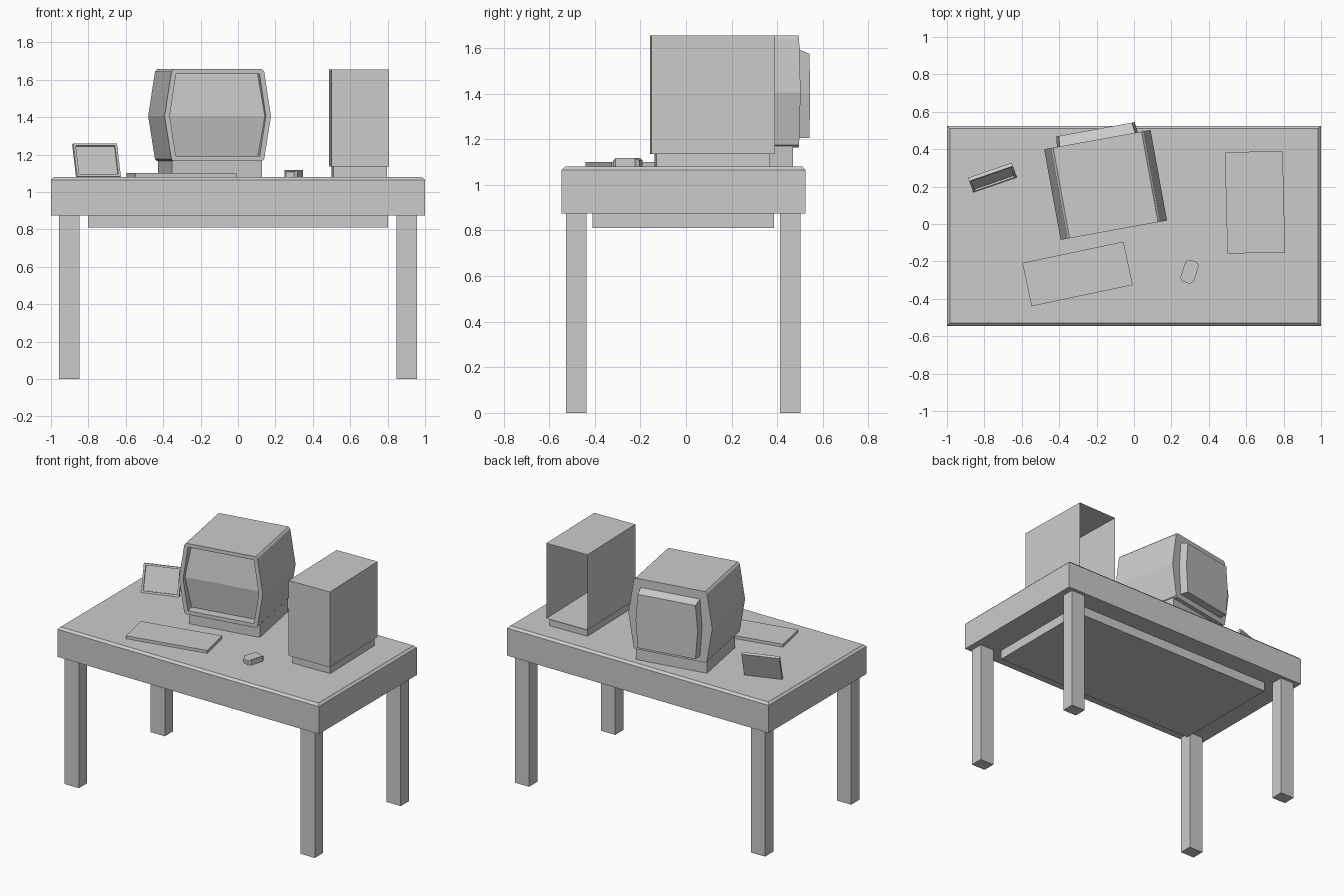
import bpy, bmesh
from math import radians
from mathutils import Vector, Matrix

if "Cube" in bpy.data.objects:
    bpy.data.objects.remove(bpy.data.objects["Cube"])


def finish(bm, name, loc=(0, 0, 0), rz=0, tilt=0):
    bmesh.ops.recalc_face_normals(bm, faces=bm.faces)
    mesh = bpy.data.meshes.new(name)
    bm.to_mesh(mesh)
    bm.free()
    ob = bpy.data.objects.new(name, mesh)
    bpy.context.collection.objects.link(ob)
    ob.location = loc
    ob.rotation_euler = (radians(tilt), 0, radians(rz))
    return ob


def box_bm(w, d, z0, z1):
    """Box centred in x and y, spanning z0..z1."""
    bm = bmesh.new()
    bmesh.ops.create_cube(bm, size=1, matrix=Matrix.Translation((0, 0, (z0 + z1) / 2))
                          @ Matrix.Diagonal((w, d, z1 - z0, 1)))
    return bm


def box(name, w, d, z0, z1, x=0, y=0, rz=0):
    return finish(box_bm(w, d, z0, z1), name, (x, y, 0), rz)


def face_towards(bm, direction):
    return max(bm.faces, key=lambda f: f.normal.dot(Vector(direction)) + 0.001 * f.calc_area())


def prism_bm(half, y0, y1):
    """Mirror a right-hand (x, z) half outline and extrude it along y."""
    pts = half + [(-x, z) for x, z in reversed(half)]
    bm = bmesh.new()
    rings = [[bm.verts.new((x, y, z)) for x, z in pts] for y in (y0, y1)]
    for ring in rings:
        bm.faces.new(ring)
    n = len(pts)
    for i in range(n):
        j = (i + 1) % n
        bm.faces.new((rings[0][i], rings[0][j], rings[1][j], rings[1][i]))
    bmesh.ops.recalc_face_normals(bm, faces=bm.faces)
    bm.normal_update()
    return bm


# Desk: slab with a chamfered upper rim, under-box and four legs
TOP = 1.08
bm = box_bm(2.0, 1.07, 0.875, TOP)
rim = face_towards(bm, (0, 0, 1))
bmesh.ops.bevel(bm, geom=list(rim.edges), offset=0.015, segments=1, affect='EDGES')
finish(bm, "desk_top", (0, -0.01, 0))
box("desk_under_box", 1.606, 0.797, 0.81, 0.876, 0, -0.012)
for sx, side in ((-1, "left"), (1, "right")):
    for y, end in ((-0.482, "front"), (0.457, "back")):
        box(f"{end}_{side}_leg", 0.108, 0.09, 0, 0.876, sx * 0.902, y)

# Computer tower: shell open at the back, on a smaller plinth
bm = box_bm(0.309, 0.542, 1.135, 1.655)
bmesh.ops.delete(bm, geom=[face_towards(bm, (0, 1, 0))], context='FACES_ONLY')
finish(bm, "tower_case", (0.647, 0.116, 0), 1.4)
box("tower_plinth", 0.285, 0.5, TOP, 1.135, 0.648, 0.116, 1.4)

# Monitor: faceted barrel cabinet with recessed bulging screen
MON, MON_RZ = (-0.152, 0.209, 0), 10.3
MID = 1.405
bm = prism_bm([(0.24, 1.165), (0.252, 1.175), (0.289, MID), (0.252, 1.643), (0.24, 1.656)],
              -0.246, 0.246)
front = face_towards(bm, (0, -1, 0))
bmesh.ops.inset_region(bm, faces=[front], thickness=0.028)
ext = bmesh.ops.extrude_face_region(bm, geom=[front])["geom"]
if front.is_valid:
    bmesh.ops.delete(bm, geom=[front], context='FACES_ONLY')
screen = [v for v in ext if isinstance(v, bmesh.types.BMVert)]
mid = [v for v in screen if abs(v.co.z - MID) < 0.02]
for v in screen:
    v.co.y += 0.03 if v in mid else 0.06
bmesh.ops.connect_verts(bm, verts=mid)
finish(bm, "monitor_cabinet", MON, MON_RZ)

# Monitor rear cover, its upper edge sloping inward
bm = prism_bm([(0.205, 1.205), (0.22, 1.4), (0.205, 1.6)], 0.24, 0.302)
for v in bm.verts:
    if v.co.y > 0.3:
        v.co.x *= 0.97
        if v.co.z > 1.5:
            v.co.z -= 0.025
finish(bm, "monitor_rear_cover", MON, MON_RZ)
box("monitor_stand", 0.489, 0.42, TOP, 1.17, -0.15, 0.219, MON_RZ)

# Keyboard
box("keyboard", 0.553, 0.237, TOP, 1.1, -0.302, -0.267, 11.9)

# Mouse: chamfered corners, top edges sloping off
bm = box_bm(0.075, 0.122, TOP, 1.117)
upright = [e for e in bm.edges if abs(e.verts[0].co.z - e.verts[1].co.z) > 0.01]
bmesh.ops.bevel(bm, geom=upright, offset=0.016, segments=1, affect='EDGES')
for v in bm.verts:
    if v.co.z > 1.1 and abs(v.co.y) > 0.055:
        v.co.z -= 0.01
finish(bm, "mouse", (0.297, -0.255, 0), -18)

# Picture frame: leaning back, recessed picture
bm = box_bm(0.247, 0.02, 0, 0.187)
bm.normal_update()
front = face_towards(bm, (0, -1, 0))
bmesh.ops.inset_region(bm, faces=[front], thickness=0.018, depth=0)
bmesh.ops.translate(bm, verts=[v for v in bmesh.ops.extrude_face_region(bm, geom=[front])["geom"]
                               if isinstance(v, bmesh.types.BMVert)], vec=(0, 0.01, 0))
if front.is_valid:
    bmesh.ops.delete(bm, geom=[front], context='FACES_ONLY')
finish(bm, "picture_frame", (-0.746, 0.218, TOP), 19, -20)
